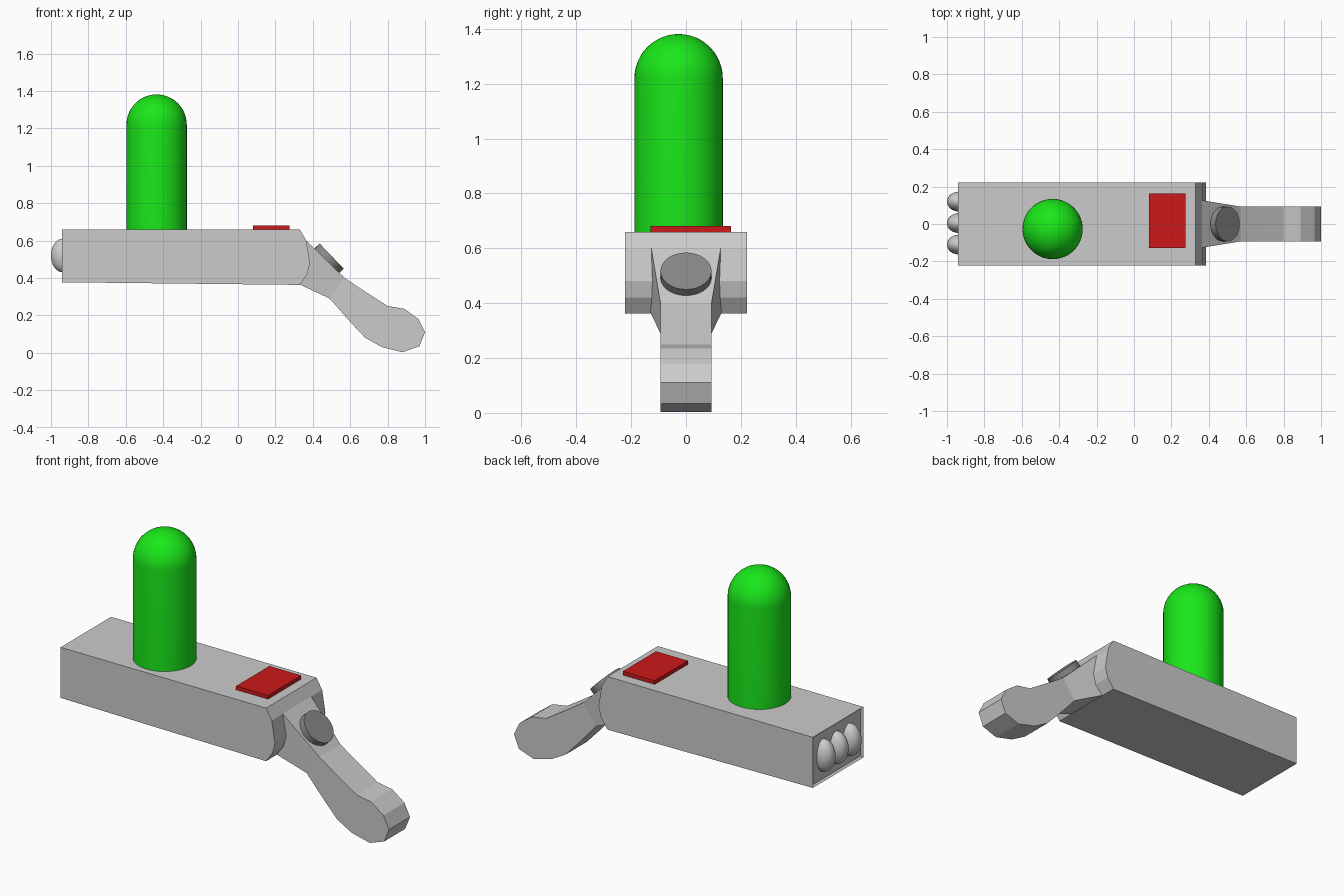
import bpy, bmesh, math
from mathutils import Vector, Matrix

if "Cube" in bpy.data.objects:
    bpy.data.objects.remove(bpy.data.objects["Cube"])


def material(name, color):
    m = bpy.data.materials.new(name)
    m.diffuse_color = (*color, 1)
    m.use_nodes = True
    m.node_tree.nodes["Principled BSDF"].inputs["Base Color"].default_value = m.diffuse_color
    return m


def finish(name, bm, mat=None, smooth=False):
    bmesh.ops.recalc_face_normals(bm, faces=bm.faces[:])
    me = bpy.data.meshes.new(name)
    bm.to_mesh(me)
    bm.free()
    ob = bpy.data.objects.new(name, me)
    bpy.context.collection.objects.link(ob)
    if mat:
        me.materials.append(mat)
    if smooth:
        bpy.ops.object.select_all(action='DESELECT')
        ob.select_set(True)
        bpy.context.view_layer.objects.active = ob
        bpy.ops.object.shade_smooth_by_angle(angle=math.radians(35))
    return ob


def loft_sides(profile, sides):
    """Mirror an (x, z, half width) outline in y; sides lists the side faces."""
    bm = bmesh.new()
    near = [bm.verts.new((x, -w, z)) for x, z, w in profile]
    far = [bm.verts.new((x, w, z)) for x, z, w in profile]
    n = len(profile)
    for i in range(n):
        j = (i + 1) % n
        bm.faces.new((near[i], near[j], far[j], far[i]))
    for row in (near, far):
        for ids in sides:
            bm.faces.new([row[i] for i in ids])
    return bm


green = material("green", (0.01, 0.8, 0.01))
red = material("red", (0.6, 0.01, 0.01))
dark = material("dark_grey", (0.25, 0.25, 0.25))

# Housing: side profile with a faceted rear and a shallow recess in the nose
outline = [(-0.942, 0.66), (0.33, 0.66), (0.365, 0.60), (0.385, 0.48),
           (0.37, 0.42), (0.33, 0.363), (-0.942, 0.377)]
bm = loft_sides([(x, z, 0.223) for x, z in outline], [range(7)])
bmesh.ops.recalc_face_normals(bm, faces=bm.faces[:])
nose = min(bm.faces, key=lambda f: f.calc_center_median().x)
bmesh.ops.inset_region(bm, faces=[nose], thickness=0.012)
bmesh.ops.translate(bm, verts=nose.verts[:], vec=(0.012, 0, 0))
finish("housing", bm)

# Handle: wide root tapering into a curved grip
root = [(0.33, 0.365, 0.13), (0.345, 0.62, 0.13)]
grip = [(0.57, 0.40), (0.66, 0.34), (0.80, 0.25), (0.89, 0.235), (0.965, 0.18),
        (1.0, 0.11), (0.97, 0.035), (0.88, 0.003), (0.77, 0.03), (0.68, 0.08),
        (0.60, 0.165), (0.49, 0.29)]
profile = root + [(x, z, 0.093) for x, z in grip]
last = len(profile) - 1
finish("handle", loft_sides(profile, [(0, 1, 2, last), range(2, last + 1)]))

# Round thumb button, tilted along the handle
bm = bmesh.new()
tilt = Vector((0.72, 0, 0.69)).to_track_quat('Z', 'Y').to_matrix().to_4x4()
bmesh.ops.create_cone(bm, cap_ends=True, segments=32, radius1=0.093, radius2=0.093,
                      depth=0.038, matrix=Matrix.Translation((0.487, 0, 0.504)) @ tilt)
finish("thumb_button", bm, dark, True)

# Display plate on top
bm = bmesh.new()
bmesh.ops.create_cube(bm, size=1, matrix=Matrix.Translation((0.178, 0.017, 0.668))
                      @ Matrix.Diagonal((0.197, 0.293, 0.026, 1)))
finish("display", bm, red)

# Domed vial: a half outline spun about its own axis
r, z0, z1 = 0.161, 0.65, 1.22
cx, cy = -0.435, -0.027
path = [(0, z0), (r, z0)] + [(r * math.cos(a), z1 + r * math.sin(a))
                             for a in (math.pi / 2 * i / 12 for i in range(13))]
bm = bmesh.new()
vs = [bm.verts.new((cx + x, cy, z)) for x, z in path]
es = [bm.edges.new(pair) for pair in zip(vs, vs[1:])]
bmesh.ops.spin(bm, geom=vs + es, cent=(cx, cy, 0), axis=(0, 0, 1),
               angle=math.tau, steps=48)
bmesh.ops.remove_doubles(bm, verts=bm.verts[:], dist=0.0005)
finish("vial", bm, green, True)

# Three oval lenses on the nose
for i in range(3):
    bm = bmesh.new()
    bmesh.ops.create_uvsphere(bm, u_segments=32, v_segments=16, radius=1,
                              matrix=Matrix.Translation((-0.937, (i - 1) * 0.115 + 0.005, 0.52))
                              @ Matrix.Diagonal((0.063, 0.053, 0.09, 1)))
    finish(f"lens_{i + 1}", bm, None, True)
